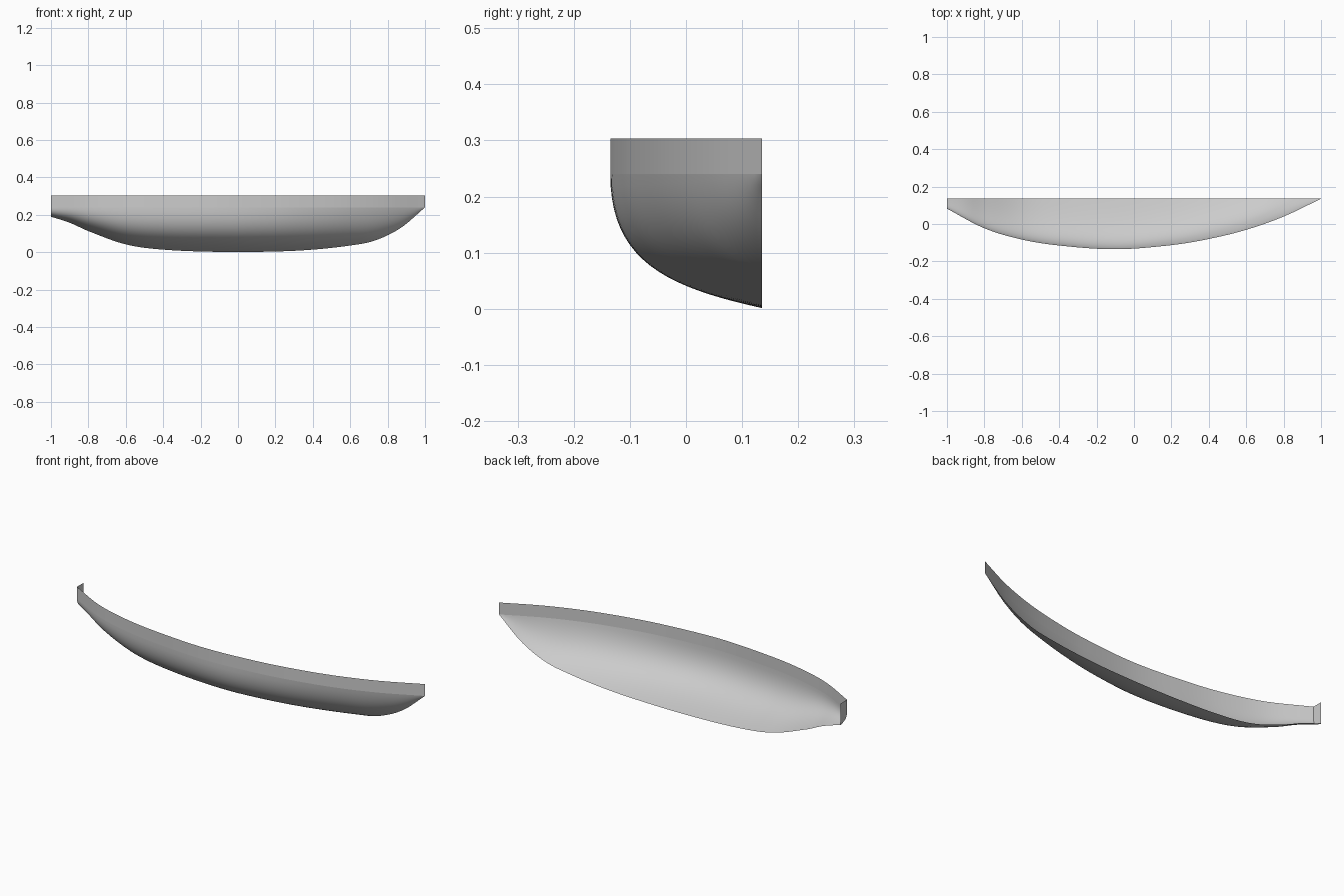
import bpy
import bmesh

cube = bpy.data.objects.get("Cube")
if cube:
    bpy.data.objects.remove(cube, do_unlink=True)

paint = bpy.data.materials.new("hull_grey")
paint.use_nodes = True
grey = (0.6, 0.6, 0.6, 1)
paint.diffuse_color = grey
paint.node_tree.nodes["Principled BSDF"].inputs["Base Color"].default_value = grey

CENTRE = 0.135      # y of the centreline cut
RAIL, KNUCKLE = 0.303, 0.24
STATIONS, RIBS = 72, 20

# Lengthwise profiles from stern to bow: (x, value)
KEEL = [(-1, .19), (-.9, .158), (-.8, .113), (-.6, .042), (-.4, .014), (-.1, .002),
        (.2, .004), (.4, .014), (.6, .036), (.73, .062), (.87, .13), (1, .24)]
BEAM = [(-1, .053), (-.8, .158), (-.6, .218), (-.4, .25), (-.1, .27),
        (.2, .248), (.4, .215), (.6, .166), (.8, .095), (1, 0)]


def sample(points, x):
    """Smooth curve through the points, evaluated at x."""
    i = max(k for k in range(len(points) - 1) if points[k][0] <= x + 1e-6)

    def slope(k):
        a, b = points[max(k - 1, 0)], points[min(k + 1, len(points) - 1)]
        return (b[1] - a[1]) / (b[0] - a[0])
    (x0, v0), (x1, v1) = points[i], points[i + 1]
    d = x1 - x0
    t = (x - x0) / d
    s = 1 - t
    return (v0 * (1 + 2 * t) * s * s + slope(i) * d * t * s * s
            + v1 * t * t * (3 - 2 * t) - slope(i + 1) * d * t * t * s)


def section(x):
    """Curved rib from the knuckle down to the keel."""
    w, keel = sample(BEAM, x), sample(KEEL, x)
    h = KNUCKLE - keel
    f = max(0, x) ** 1.3            # flare grows towards the bow
    handles = [(1, 1), (1 - .2 * f, .35 + .15 * f), (.63 - .2 * f, .155 + .05 * f), (0, 0)]
    rib = []
    for j in range(RIBS + 1):
        t = j / RIBS
        s = 1 - t
        weights = (s ** 3, 3 * s * s * t, 3 * s * t * t, t ** 3)
        a = sum(k * p[0] for k, p in zip(weights, handles))
        b = sum(k * p[1] for k, p in zip(weights, handles))
        rib.append((x, CENTRE - w * a, keel + h * b))
    return rib


def make(name, rows, smooth=True):
    """Skin a grid of point rows, or fill a single row as one face."""
    bm = bmesh.new()
    grid = [[bm.verts.new(p) for p in row] for row in rows]
    if len(grid) == 1:
        bm.faces.new(grid[0])
    for r0, r1 in zip(grid, grid[1:]):
        for j in range(len(r0) - 1):
            bm.faces.new((r0[j], r0[j + 1], r1[j + 1], r1[j]))
    bmesh.ops.remove_doubles(bm, verts=bm.verts, dist=1e-5)
    mesh = bpy.data.meshes.new(name)
    bm.to_mesh(mesh)
    bm.free()
    mesh.materials.append(paint)
    if smooth:
        mesh.shade_smooth()
    obj = bpy.data.objects.new(name, mesh)
    bpy.context.collection.objects.link(obj)
    return obj


ribs = [section(-1 + 2 * i / STATIONS) for i in range(STATIONS + 1)]

# Rounded bottom, upright topside band and flat stern plate
make("hull_bottom", ribs)
make("topside_band", [[(r[0][0], r[0][1], RAIL), r[0]] for r in ribs])
stern = ribs[0]
make("transom", [[(-1, CENTRE, RAIL)] + stern[::-1] + [(-1, stern[0][1], RAIL)]], smooth=False)
